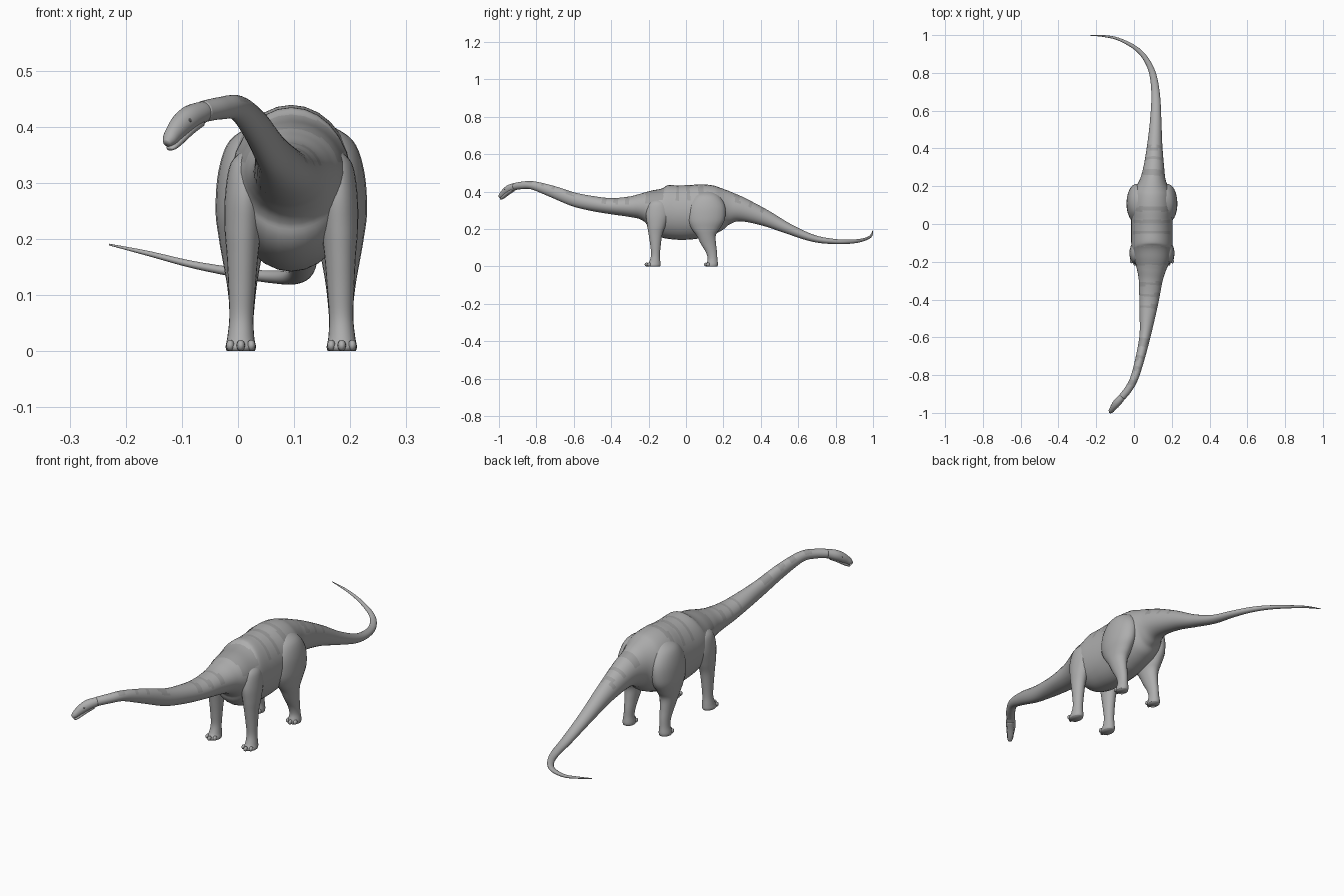
import bpy, bmesh, math
from mathutils import Vector

if "Cube" in bpy.data.objects:
    bpy.data.objects.remove(bpy.data.objects["Cube"])

CX = 0.095  # body midline


def material(name, v):
    m = bpy.data.materials.new(name)
    m.diffuse_color = (v, v, v, 1)
    m.use_nodes = True
    m.node_tree.nodes["Principled BSDF"].inputs["Base Color"].default_value = m.diffuse_color
    return m


HIDE = material("grey hide", 0.42)
BAND = material("darker grey bands", 0.34)
DARK = material("dark grey", 0.12)


def spline(pts, steps):
    """Catmull-Rom through stations of any dimension."""
    p = [pts[0]] + list(pts) + [pts[-1]]
    out = []
    for i in range(1, len(p) - 2):
        for s in range(steps):
            t = s / steps
            out.append([0.5 * (2 * b + (c - a) * t + (2 * a - 5 * b + 4 * c - d) * t * t
                               + (3 * b - a - 3 * c + d) * t ** 3)
                        for a, b, c, d in zip(p[i - 1], p[i], p[i + 1], p[i + 2])])
    out.append(list(pts[-1]))
    return out


def finish(bm, name, mats):
    bmesh.ops.recalc_face_normals(bm, faces=bm.faces)
    for f in bm.faces:
        f.smooth = True
    me = bpy.data.meshes.new(name)
    bm.to_mesh(me)
    bm.free()
    for m in mats:
        me.materials.append(m)
    ob = bpy.data.objects.new(name, me)
    bpy.context.collection.objects.link(ob)
    return ob


def loft(name, stations, steps=6, sides=24, upright=False, rule=None):
    """Skin elliptical rings (x, y, z, half width, half height) along a path.
    Upright lofts keep their rings level, as for legs."""
    st = spline(stations, steps)
    bm = bmesh.new()
    rings = []
    for i, (x, y, z, rw, rh) in enumerate(st):
        if upright:
            u, v = Vector((1, 0, 0)), Vector((0, 1, 0))
        else:
            a, b = st[max(i - 1, 0)], st[min(i + 1, len(st) - 1)]
            t = (Vector(b[:3]) - Vector(a[:3])).normalized()
            u = t.cross(Vector((0, 0, 1))).normalized()
            v = u.cross(t)
        c = Vector((x, y, z))
        rings.append([bm.verts.new(c + u * rw * math.cos(k * math.tau / sides)
                                   + v * rh * math.sin(k * math.tau / sides))
                      for k in range(sides)])
    for r, q in zip(rings, rings[1:]):
        for k in range(sides):
            n = (k + 1) % sides
            bm.faces.new((r[k], r[n], q[n], q[k]))
    bm.faces.new(rings[0])
    bm.faces.new(rings[-1])
    bmesh.ops.recalc_face_normals(bm, faces=bm.faces)
    if rule:
        for f in bm.faces:
            f.material_index = int(rule(f))
    return finish(bm, name, [HIDE, BAND])


def ball(name, loc, radii, mat=HIDE):
    bm = bmesh.new()
    bmesh.ops.create_uvsphere(bm, u_segments=12, v_segments=8, radius=1)
    for v in bm.verts:
        v.co = Vector([l + r * c for l, r, c in zip(loc, radii, v.co)])
    return finish(bm, name, [mat])


def back_bands(f):
    """Irregular darker bands over the back and neck."""
    y = f.calc_center_median().y
    return (f.normal.z > 0.35 and -0.85 < y < 0.45
            and math.sin(62 * y + 3 * math.sin(17 * y)) > 0.62)


# Neck, torso and tail in one sweep
loft("neck_body_tail", [
    (-.062, -.915, .427, .019, .019), (-.03, -.875, .433, .02, .02),
    (0, -.82, .433, .021, .0225), (.03, -.72, .402, .024, .031),
    (.057, -.6, .358, .029, .037), (.07, -.5, .336, .04, .04),
    (.08, -.4, .322, .052, .043), (.088, -.3, .319, .063, .055),
    (.092, -.24, .32, .078, .07), (.095, -.19, .315, .095, .095),
    (.095, -.13, .298, .108, .137), (.095, -.05, .288, .11, .145),
    (.095, .03, .29, .11, .145), (.095, .1, .3, .112, .14),
    (.097, .17, .308, .1, .122), (.1, .23, .312, .07, .09),
    (.105, .3, .303, .055, .064), (.11, .42, .26, .04, .044),
    (.115, .55, .2, .03, .028), (.115, .68, .15, .023, .019),
    (.1, .79, .133, .018, .014), (.065, .87, .132, .014, .0115),
    (.01, .93, .138, .011, .009), (-.08, .978, .154, .0075, .0065),
    (-.16, .995, .174, .005, .0045), (-.23, .998, .19, .0015, .0015),
], steps=8, sides=28, rule=back_bands)

# Head with a slim lower jaw
loft("head", [
    (-.055, -.905, .428, .017, .017), (-.068, -.922, .424, .019, .02),
    (-.087, -.943, .415, .021, .022), (-.102, -.962, .402, .019, .021),
    (-.114, -.979, .388, .0155, .017), (-.122, -.99, .377, .013, .013),
    (-.127, -.997, .37, .007, .007)], sides=20)
loft("lower_jaw", [
    (-.07, -.927, .408, .014, .01), (-.09, -.95, .393, .015, .01),
    (-.108, -.972, .374, .013, .008), (-.118, -.986, .364, .011, .006),
    (-.122, -.991, .36, .006, .003)], sides=16)

# Eyes and nostrils, placed either side of the head axis
axis = Vector((-.6, -.8, 0))
across = Vector((.8, -.6, 0))
for s, label in ((-1, "left"), (1, "right")):
    p = Vector((-.1, -.959, .411)) + across * s * .0165
    ball("eye_" + label, p, (.004, .004, .004), DARK)
    p = Vector((-.121, -.988, .387)) + across * s * .007
    ball("nostril_" + label, p, (.0025, .0025, .0025), DARK)

# Legs as (offset from midline, y, z, half width, half depth)
FRONT = [(.07, -.15, .36, .012, .02), (.077, -.15, .335, .031, .05),
         (.083, -.152, .28, .035, .062), (.086, -.158, .22, .033, .05),
         (.087, -.163, .17, .028, .037), (.088, -.163, .11, .024, .028),
         (.089, -.163, .06, .0215, .024), (.09, -.167, .025, .024, .03),
         (.09, -.173, .008, .027, .037), (.09, -.173, 0, .025, .034)]
HIND = [(.05, .11, .405, .015, .025), (.065, .11, .375, .045, .07),
        (.078, .11, .32, .052, .1), (.085, .108, .25, .05, .1),
        (.087, .105, .2, .042, .075), (.088, .108, .165, .035, .052),
        (.088, .12, .12, .027, .041), (.088, .136, .075, .022, .03),
        (.089, .142, .04, .021, .026), (.09, .14, .012, .025, .031),
        (.09, .139, 0, .024, .029)]
for s, label in ((-1, "left"), (1, "right")):
    for kind, leg in (("front", FRONT), ("hind", HIND)):
        loft(f"{kind}_leg_{label}", [(CX + s * d, y, z, w, h) for d, y, z, w, h in leg],
             steps=5, sides=22, upright=True)
        # Three rounded toes per foot
        d, y, _, w, h = leg[-1]
        for k in (-1, 0, 1):
            a = k * 0.85
            ball(f"{kind}_toe_{label}_{k + 2}",
                 (CX + s * d + math.sin(a) * w, y - math.cos(a) * (h + .003), .01),
                 (.0075, .011, .01))
